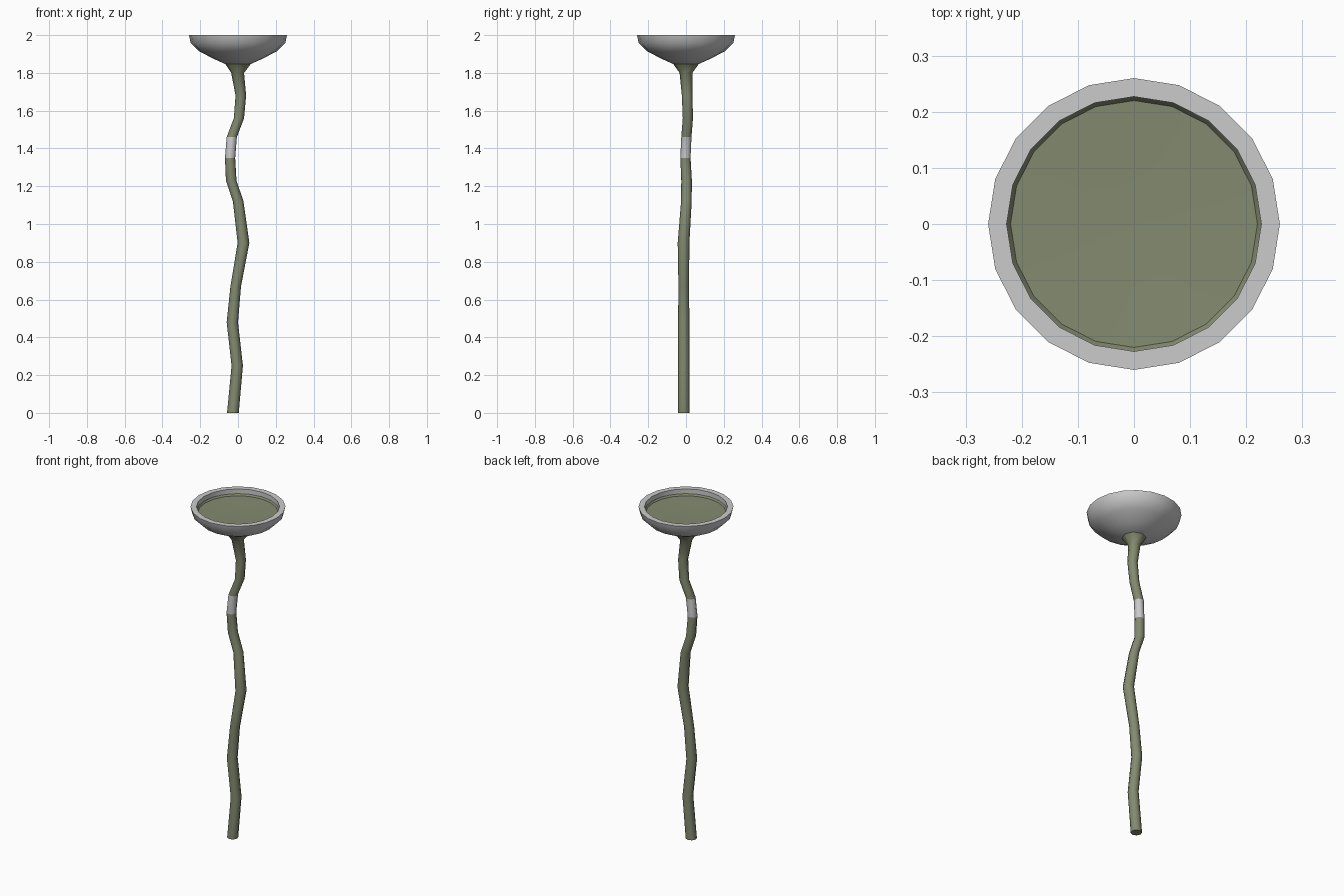
import bpy, bmesh
from math import sin, cos, pi, radians

if "Cube" in bpy.data.objects:
    bpy.data.objects.remove(bpy.data.objects["Cube"])

olive = bpy.data.materials.new("olive")
olive.diffuse_color = (0.23, 0.255, 0.16, 1)
olive.use_nodes = True
olive.node_tree.nodes["Principled BSDF"].inputs["Base Color"].default_value = olive.diffuse_color
grey = bpy.data.materials.new("grey")
grey.diffuse_color = (0.8, 0.8, 0.8, 1)
grey.use_nodes = True
grey.node_tree.nodes["Principled BSDF"].inputs["Base Color"].default_value = grey.diffuse_color


def loft(name, rings, sides, mats, cap_start=True, cap_end=True, grey_band=None, angle=40):
    """Skin horizontal rings given as (x, y, z, radius)."""
    bm = bmesh.new()
    loops = [[bm.verts.new((x + r * cos(2 * pi * i / sides), y + r * sin(2 * pi * i / sides), z))
              for i in range(sides)] for x, y, z, r in rings]
    for k, (a, b) in enumerate(zip(loops, loops[1:])):
        for i in range(sides):
            j = (i + 1) % sides
            f = bm.faces.new((a[i], a[j], b[j], b[i]))
            f.material_index = 1 if k == grey_band else 0
    if cap_start:
        bm.faces.new(loops[0][::-1])
    if cap_end:
        bm.faces.new(loops[-1])
    me = bpy.data.meshes.new(name)
    bm.to_mesh(me)
    bm.free()
    for m in mats:
        me.materials.append(m)
    ob = bpy.data.objects.new(name, me)
    bpy.context.collection.objects.link(ob)
    bpy.ops.object.select_all(action='DESELECT')
    ob.select_set(True)
    bpy.context.view_layer.objects.active = ob
    bpy.ops.object.shade_smooth_by_angle(angle=radians(angle))
    return ob


# Crooked stem with one grey band and a flared top
stem = [(-0.027, -0.012, 0, 0.031), (-0.004, -0.012, 0.25, 0.03), (-0.03, -0.012, 0.48, 0.03),
        (-0.012, -0.012, 0.67, 0.028), (0.029, -0.013, 0.9, 0.031), (0.001, 0.002, 1.12, 0.028),
        (-0.036, 0.003, 1.23, 0.028), (-0.042, -0.003, 1.35, 0.027), (-0.033, 0.002, 1.46, 0.027),
        (0.005, 0.01, 1.56, 0.027), (0.015, 0.006, 1.68, 0.028), (-0.002, 0, 1.80, 0.034),
        (0, 0, 1.848, 0.068)]
loft("stem", stem, 8, [olive, grey], cap_end=False, grey_band=7, angle=60)

# Bowl shell: underside, rim, inner wall
shell = [(0.068, 1.847), (0.13, 1.875), (0.205, 1.914), (0.25, 1.958), (0.26, 2.0),
         (0.227, 2.0), (0.227, 1.955)]
loft("bowl", [(0, 0, z, r) for r, z in shell], 20, [], cap_end=False)

# Shallow green dish set into the bowl
dish = [(0.227, 1.972), (0.22, 1.962), (0.11, 1.959), (0.01, 1.957)]
loft("dish", [(0, 0, z, r) for r, z in dish], 20, [olive], cap_start=False)
